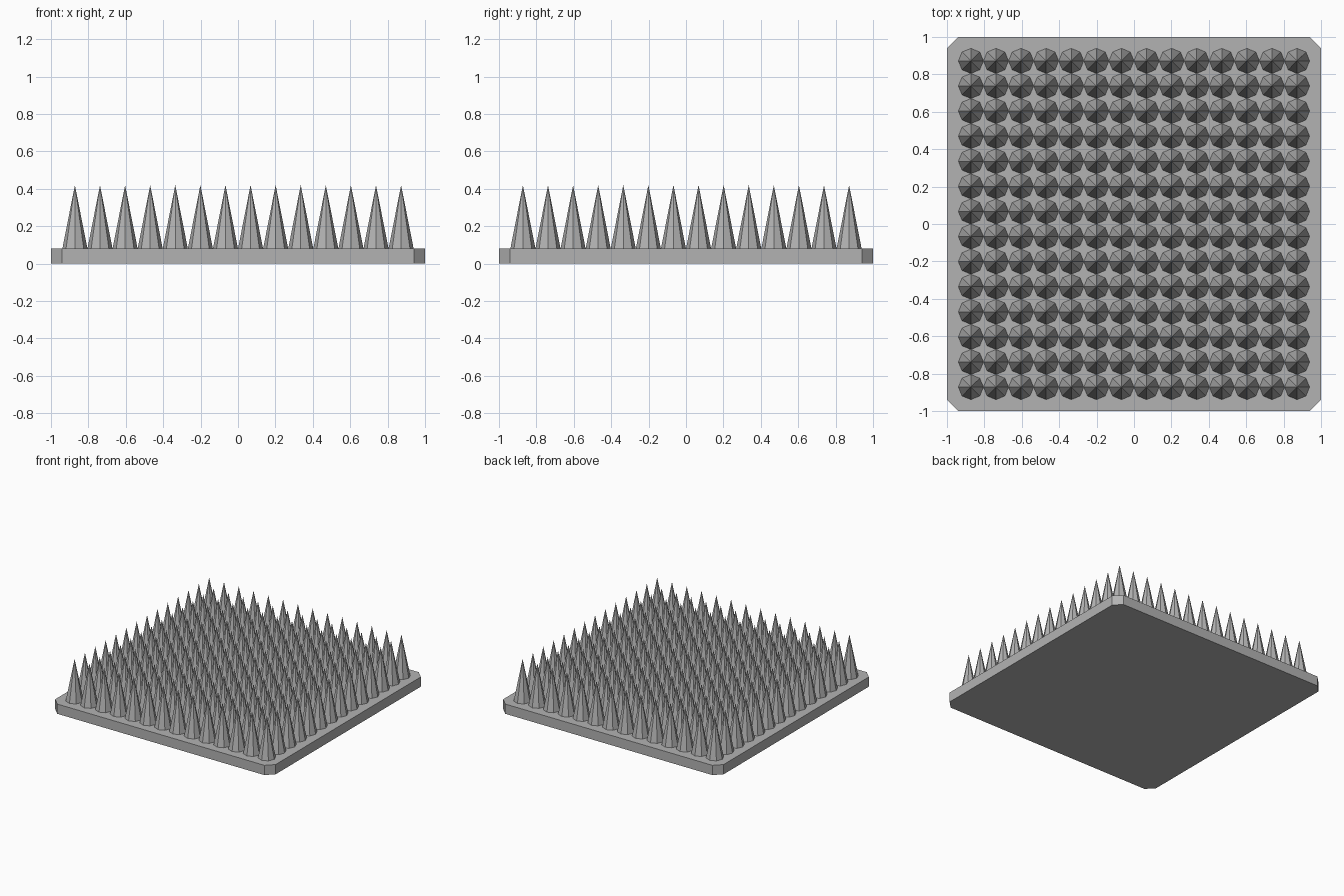
import bpy, bmesh, math
from mathutils import Matrix

cube = bpy.data.objects.get("Cube")
if cube:
    bpy.data.objects.remove(cube, do_unlink=True)

# Single grey material
GREY = (0.45, 0.45, 0.45, 1.0)
grey = bpy.data.materials.new("grey_metal")
grey.use_nodes = True
grey.diffuse_color = GREY
grey.node_tree.nodes["Principled BSDF"].inputs["Base Color"].default_value = GREY

BASE_TOP, TIP = 0.08, 0.42
COUNT, REACH, RADIUS = 14, 0.872, 0.067


def add_object(name, bm):
    mesh = bpy.data.meshes.new(name)
    bm.to_mesh(mesh)
    bm.free()
    mesh.materials.append(grey)
    obj = bpy.data.objects.new(name, mesh)
    bpy.context.collection.objects.link(obj)
    return obj


# Base plate: square slab with chamfered vertical corners
bm = bmesh.new()
bmesh.ops.create_cube(bm, size=1, matrix=Matrix.Translation((0, 0, BASE_TOP / 2))
                      @ Matrix.Diagonal((2, 2, BASE_TOP, 1)))
uprights = [e for e in bm.edges
            if abs(e.verts[0].co.z - e.verts[1].co.z) > BASE_TOP / 2]
bmesh.ops.bevel(bm, geom=uprights, offset=0.06, segments=1, affect='EDGES')
add_object("base_plate", bm)

# Spikes: square grid of eight-sided cones
bm = bmesh.new()
step = 2 * REACH / (COUNT - 1)
for row in range(COUNT):
    for col in range(COUNT):
        spot = Matrix.Translation((col * step - REACH, row * step - REACH,
                                   (BASE_TOP + TIP) / 2))
        bmesh.ops.create_cone(bm, cap_ends=False, segments=8, radius1=RADIUS,
                              radius2=0, depth=TIP - BASE_TOP, matrix=spot)
bmesh.ops.remove_doubles(bm, verts=bm.verts, dist=0.0001)
add_object("spikes", bm)
